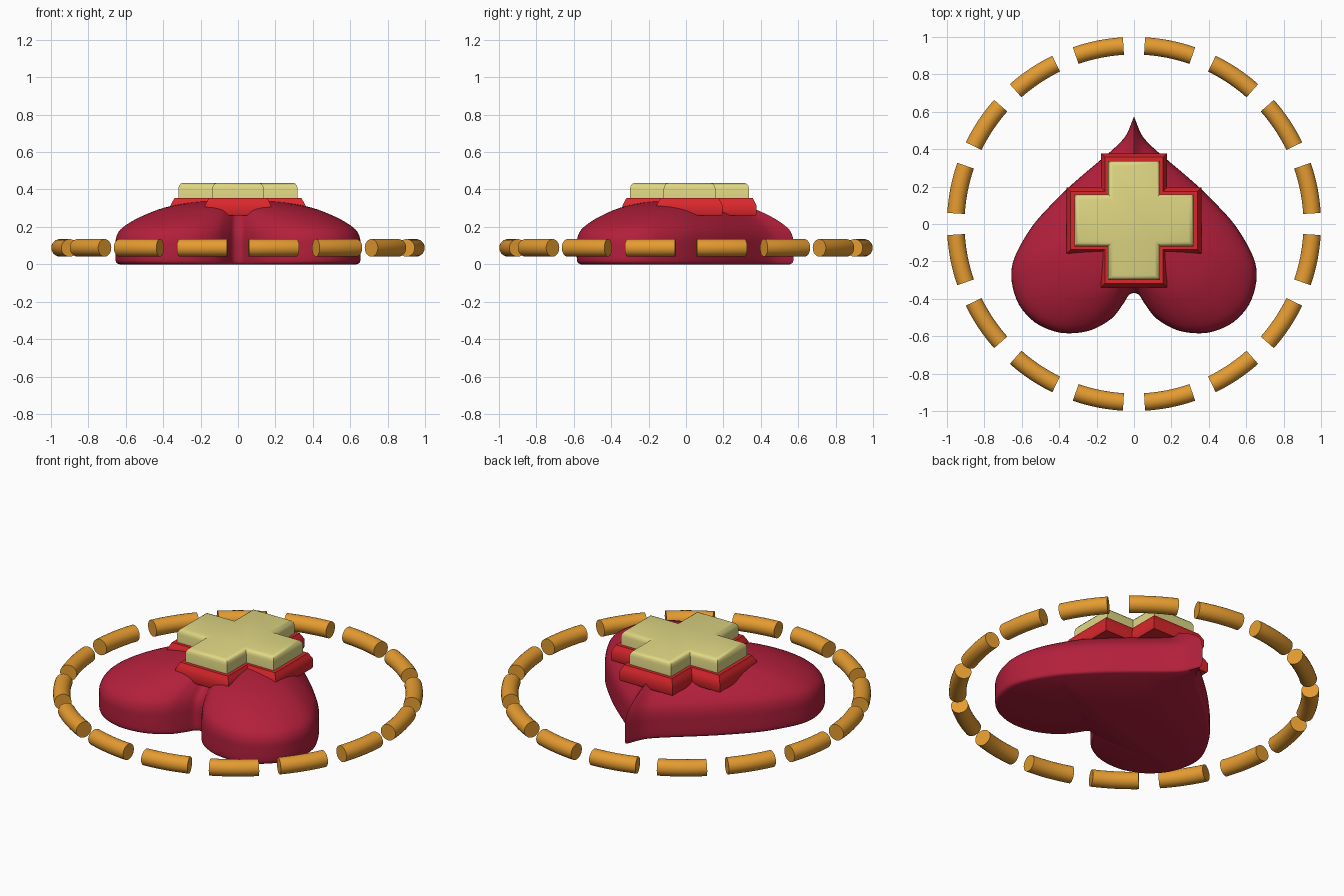
import bpy, bmesh, math
from mathutils import Vector

if "Cube" in bpy.data.objects:
    bpy.data.objects.remove(bpy.data.objects["Cube"])


def material(name, rgb):
    m = bpy.data.materials.new(name)
    m.diffuse_color = (*rgb, 1)
    m.use_nodes = True
    m.node_tree.nodes["Principled BSDF"].inputs["Base Color"].default_value = m.diffuse_color
    return m


def loft(name, rings, mat, angle):
    """Skin a list of equal-length closed rings and cap both ends."""
    bm = bmesh.new()
    loops = [[bm.verts.new(p) for p in r] for r in rings]
    n = len(loops[0])
    for a, b in zip(loops, loops[1:]):
        for i in range(n):
            j = (i + 1) % n
            bm.faces.new((a[i], a[j], b[j], b[i]))
    bm.faces.new(loops[0][::-1])
    bm.faces.new(loops[-1])
    bmesh.ops.recalc_face_normals(bm, faces=bm.faces)
    me = bpy.data.meshes.new(name)
    bm.to_mesh(me)
    bm.free()
    me.materials.append(mat)
    ob = bpy.data.objects.new(name, me)
    bpy.context.collection.objects.link(ob)
    bpy.ops.object.select_all(action='DESELECT')
    bpy.context.view_layer.objects.active = ob
    ob.select_set(True)
    bpy.ops.object.shade_smooth_by_angle(angle=math.radians(angle))
    return ob


def smooth_path(pts, steps):
    """Catmull-Rom curve through 2D points."""
    p = [Vector(q) for q in pts]
    p = [2 * p[0] - p[1]] + p + [2 * p[-1] - p[-2]]
    out = []
    for i in range(1, len(p) - 2):
        a, b, c, d = p[i - 1:i + 3]
        for k in range(steps):
            t = k / steps
            out.append(0.5 * (2 * b + (c - a) * t + (2 * a - 5 * b + 4 * c - d) * t * t
                              + (3 * b - a - 3 * c + d) * t ** 3))
    return out + [p[-2]]


crimson = material("crimson", (0.45, 0.014, 0.045))
red = material("red", (0.70, 0.02, 0.025))
cream = material("cream", (0.74, 0.68, 0.23))
amber = material("amber", (0.78, 0.33, 0.03))

# Heart: half outline mirrored, then scaled along a pillow-like profile
half = smooth_path([(0, 0.575), (0.042, 0.475), (0.10, 0.41), (0.175, 0.345), (0.27, 0.265),
                    (0.36, 0.185), (0.45, 0.095), (0.535, 0), (0.605, -0.11), (0.648, -0.21),
                    (0.653, -0.31), (0.615, -0.43), (0.53, -0.525), (0.42, -0.575),
                    (0.32, -0.583), (0.22, -0.563), (0.12, -0.505), (0.06, -0.43),
                    (0.028, -0.38), (0, -0.367)], 4)
outline = half + [Vector((-p.x, p.y)) for p in half[-2:0:-1]]
profile = smooth_path([(0.965, 0), (0.99, 0.008), (1, 0.03), (1, 0.09), (0.995, 0.14),
                       (0.96, 0.185), (0.87, 0.228), (0.75, 0.267), (0.6, 0.303),
                       (0.4, 0.329), (0.2, 0.341), (0.02, 0.344)], 3)
loft("heart", [[(p.x * s, p.y * s, z) for p in outline] for s, z in profile], crimson, 45)


# Crosses: each layer is (inward offset, height)
def cross(name, long_x, long_y, arm, layers, mat):
    cy, rings = 0.019, []
    for o, z in layers:
        a, x, y = arm - o, long_x - o, long_y - o
        q = [(x, -a), (x, a), (a, a), (a, y), (-a, y), (-a, a),
             (-x, a), (-x, -a), (-a, -a), (-a, -y), (a, -y), (a, -a)]
        rings.append([(u, v + cy, z) for u, v in q])
    loft(name, rings, mat, 35)


cross("cross_border", 0.36, 0.358, 0.176,
      [(0.005, 0.26), (0, 0.27), (0, 0.315), (0.01, 0.335), (0.02, 0.354)], red)
cross("cross_top", 0.319, 0.318, 0.138,
      [(0, 0.34), (0, 0.405), (0.004, 0.42), (0.013, 0.431), (0.026, 0.435)], cream)

# Dashed ring: sixteen curved capped tube pieces
R, r, span, sides = 0.953, 0.047, math.radians(15.7), 24
rings = []
for k in range(9):
    t = span * (k / 8 - 0.5)
    ring = []
    for i in range(sides):
        u = 2 * math.pi * i / sides
        d = R + r * math.cos(u)
        ring.append((d * math.cos(t), d * math.sin(t), r * math.sin(u)))
    rings.append(ring)
first = loft("ring_dash", rings, amber, 35)
for k in range(16):
    ob = first if k == 0 else first.copy()
    if k:
        bpy.context.collection.objects.link(ob)
    ob.location.z = 0.088
    ob.rotation_euler.z = math.radians(22.5 * (k + 0.5))
